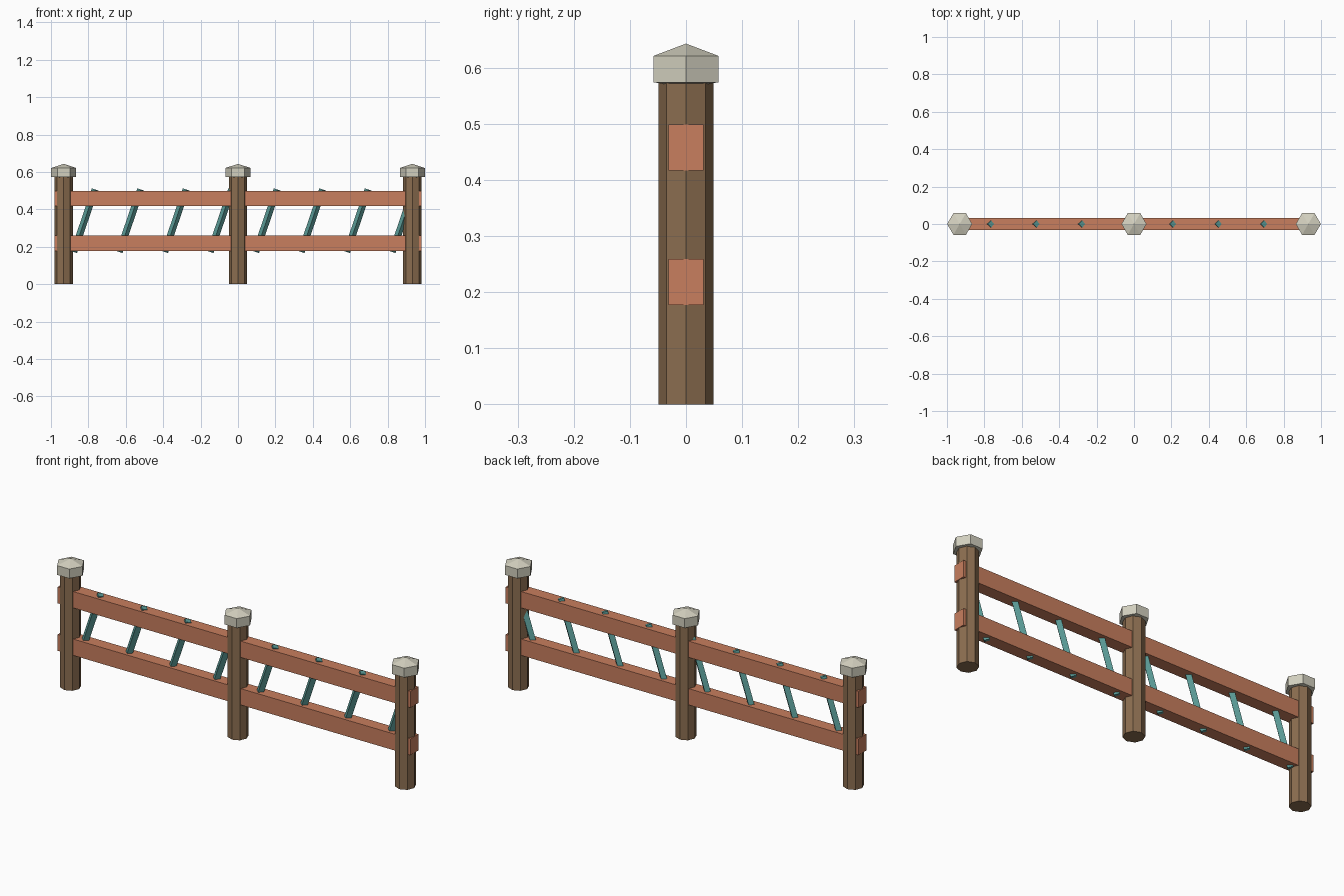
import bpy, bmesh, math
from mathutils import Vector, Matrix

if "Cube" in bpy.data.objects:
    bpy.data.objects.remove(bpy.data.objects["Cube"], do_unlink=True)


def material(name, rgb):
    m = bpy.data.materials.new(name)
    m.use_nodes = True
    m.diffuse_color = (*rgb, 1)
    m.node_tree.nodes["Principled BSDF"].inputs["Base Color"].default_value = (*rgb, 1)
    return m


WOOD = material("brown wood", (0.26, 0.155, 0.08))
CLAY = material("terracotta wood", (0.58, 0.21, 0.112))
TEAL = material("teal", (0.10, 0.32, 0.30))
STONE = material("pale stone", (0.65, 0.63, 0.52))


def prism(name, sides, rings, mat, matrix, turn=0.0):
    """Stack of regular polygons given as (radius, height); closed at both ends."""
    bm = bmesh.new()
    loops = []
    for r, z in rings:
        if r == 0:
            loops.append([bm.verts.new((0, 0, z))] * sides)
            continue
        angles = [turn + math.tau * i / sides for i in range(sides)]
        loops.append([bm.verts.new((r * math.cos(a), r * math.sin(a), z)) for a in angles])
    for low, high in zip(loops, loops[1:]):
        for i in range(sides):
            j = (i + 1) % sides
            corners = [low[i], low[j], high[j], high[i]]
            bm.faces.new(list(dict.fromkeys(corners)))
    for loop in (loops[0], loops[-1]):
        if loop[0] != loop[1]:
            bm.faces.new(loop)
    bmesh.ops.recalc_face_normals(bm, faces=bm.faces)
    return finish(name, bm, mat, matrix)


def finish(name, bm, mat, matrix):
    mesh = bpy.data.meshes.new(name)
    bm.to_mesh(mesh)
    bm.free()
    mesh.materials.append(mat)
    ob = bpy.data.objects.new(name, mesh)
    ob.matrix_world = matrix
    bpy.context.collection.objects.link(ob)
    return ob


# Octagonal posts with hexagonal pointed caps
for side, x in (("right", -0.932), ("middle", 0), ("left", 0.932)):
    place = Matrix.Translation((x, 0, 0))
    prism(f"{side}_post", 8, [(0.049, 0), (0.049, 0.573)], WOOD, place)
    prism(f"{side}_cap", 6, [(0.036, 0.57), (0.067, 0.574), (0.067, 0.621), (0, 0.643)],
          STONE, place)

# Long horizontal rails running through the posts
for name, z in (("lower_rail", 0.2185), ("upper_rail", 0.4575)):
    bm = bmesh.new()
    bmesh.ops.create_cube(bm, size=1)
    bmesh.ops.scale(bm, vec=(1.964, 0.062, 0.082), verts=bm.verts)
    finish(name, bm, CLAY, Matrix.Translation((0, 0, z)))

# Slanted square rods, set corner forward
for i in range(8):
    top_x = -0.764 + i * 0.2433
    bottom = Vector((top_x - 0.114, 0, 0.172))
    axis = Vector((top_x, 0, 0.506)) - bottom
    lean = Matrix.Rotation(math.atan2(axis.x, axis.z), 4, "Y")
    prism(f"rod_{i + 1}", 4, [(0.0185, 0), (0.0185, axis.length)], TEAL,
          Matrix.Translation(bottom) @ lean)
